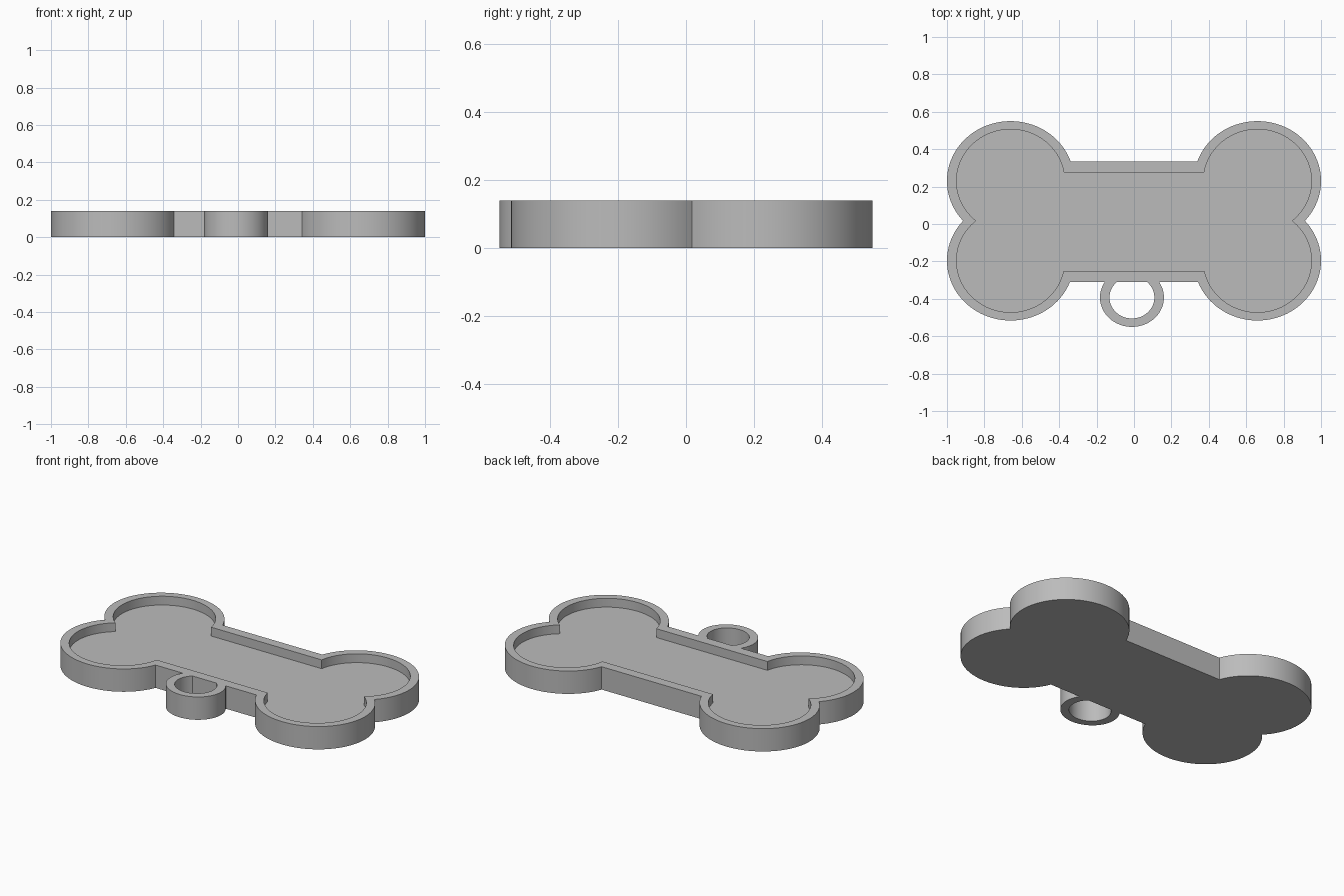
import bpy
import bmesh
from math import asin, sin, cos, pi

HEIGHT, FLOOR, MID_Y = 0.14, 0.086, 0.017
LOBE_X, LOBE_Y = 0.66, 0.213      # lobe centre, y measured from MID_Y
BAR_FRONT = -0.31

cube = bpy.data.objects.get("Cube")
if cube:
    bpy.data.objects.remove(cube)

grey = bpy.data.materials.new("plain grey")
grey.use_nodes = True
colour = (0.5, 0.5, 0.5, 1)
grey.diffuse_color = colour
grey.node_tree.nodes["Principled BSDF"].inputs["Base Color"].default_value = colour


def arc(cx, cy, rx, ry, start, end, steps):
    return [(cx + rx * cos(t), cy + ry * sin(t))
            for t in (start + (end - start) * i / steps for i in range(steps + 1))]


def bone_outline(rx, ry, bar_back, bar_front):
    """Four elliptical lobes joined by a straight bar, running clockwise."""
    notch = -asin(LOBE_Y / ry)
    halves = []
    for side, bar in ((1, bar_back), (-1, bar_front)):
        reach = (bar - MID_Y) * side - LOBE_Y
        lobe = arc(LOBE_X, LOBE_Y, rx, ry, pi - asin(reach / ry), notch, 56)
        halves.append([(x, MID_Y + side * y) for x, y in lobe])
    right = halves[0] + halves[1][-2::-1]
    return right + [(-x, y) for x, y in reversed(right)]


def make_object(name, bm):
    bmesh.ops.recalc_face_normals(bm, faces=bm.faces)
    mesh = bpy.data.meshes.new(name)
    bm.to_mesh(mesh)
    bm.free()
    mesh.materials.append(grey)
    obj = bpy.data.objects.new(name, mesh)
    bpy.context.collection.objects.link(obj)
    bpy.ops.object.select_all(action='DESELECT')
    bpy.context.view_layer.objects.active = obj
    obj.select_set(True)
    bpy.ops.object.shade_smooth_by_angle(angle=pi / 6)


def add_loop(bm, points, z):
    return [bm.verts.new((x, y, z)) for x, y in points]


def bridge(bm, a, b, closed):
    n = len(a)
    for i in range(n if closed else n - 1):
        j = (i + 1) % n
        bm.faces.new((a[i], a[j], b[j], b[i]))


# Bone-shaped tray: outer wall, rim, inner wall, recessed floor
outer = bone_outline(0.34, 0.32, 0.334, BAR_FRONT)
inner = bone_outline(0.289, 0.276, 0.275, -0.25)
bm = bmesh.new()
loops = [add_loop(bm, outer, 0), add_loop(bm, outer, HEIGHT),
         add_loop(bm, inner, HEIGHT), add_loop(bm, inner, FLOOR)]
for a, b in zip(loops, loops[1:]):
    bridge(bm, a, b, True)
bm.faces.new(loops[0])
bm.faces.new(loops[-1])
make_object("bone_tray", bm)

# Hanging ring, cut off where it meets the front of the bar
ring_x, ring_y = -0.011, -0.393


def ring_arc(rx, ry):
    cut = asin((BAR_FRONT - ring_y) / ry)
    return arc(ring_x, ring_y, rx, ry, pi - cut, 2 * pi + cut, 64)


ring_outer, ring_inner = ring_arc(0.171, 0.157), ring_arc(0.12, 0.112)
bm = bmesh.new()
loops = [add_loop(bm, ring_outer, 0), add_loop(bm, ring_outer, HEIGHT),
         add_loop(bm, ring_inner, HEIGHT), add_loop(bm, ring_inner, 0)]
for i in range(4):
    bridge(bm, loops[i], loops[(i + 1) % 4], False)
for end in (0, -1):
    bm.faces.new([loop[end] for loop in loops])
make_object("hanging_ring", bm)
